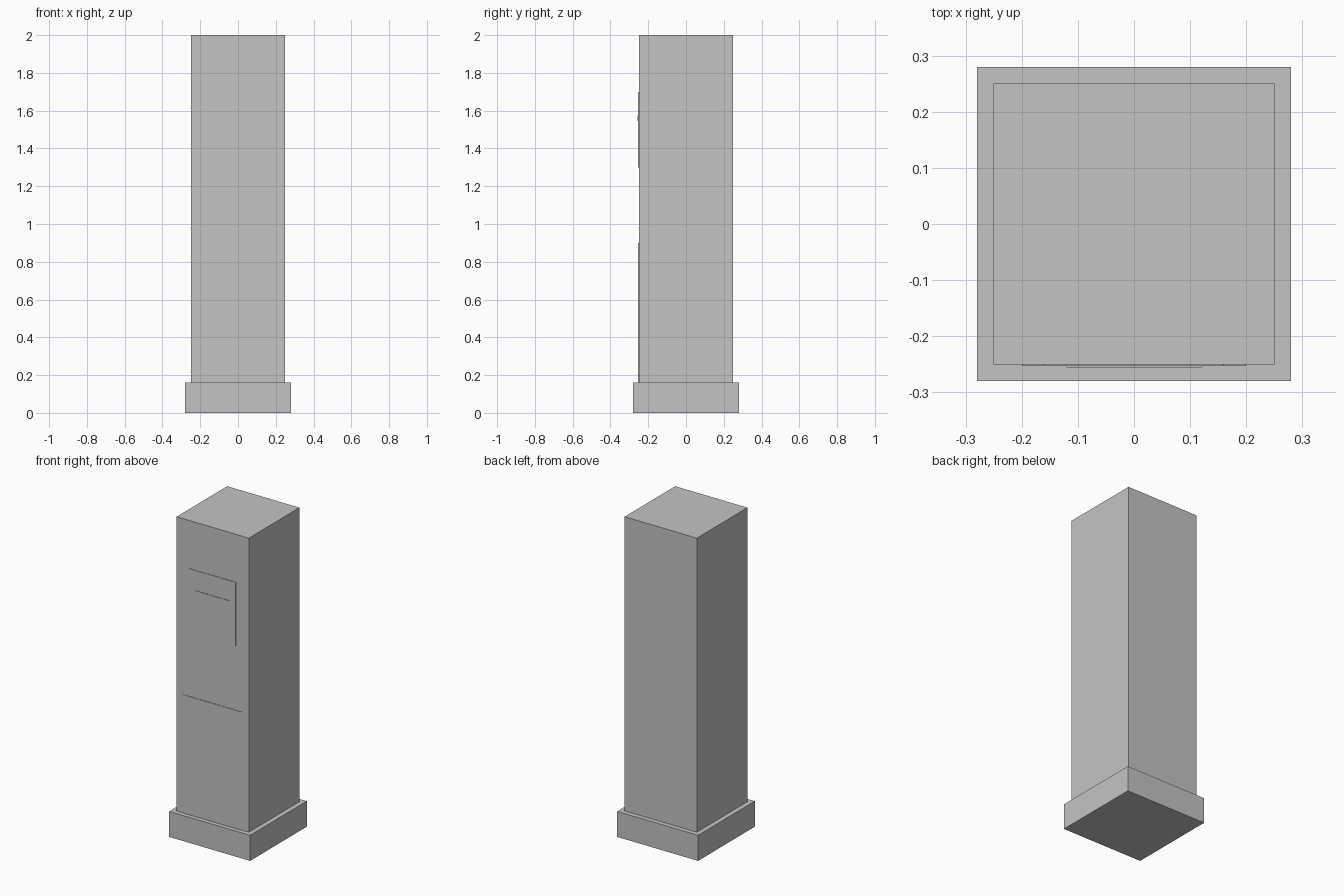
import bpy
import bmesh

if "Cube" in bpy.data.objects:
    bpy.data.objects.remove(bpy.data.objects["Cube"])

grey = bpy.data.materials.new("plain grey")
grey.diffuse_color = (0.55, 0.55, 0.55, 1)
grey.use_nodes = True
grey.node_tree.nodes["Principled BSDF"].inputs["Base Color"].default_value = grey.diffuse_color


def box(name, x, y, z):
    """Box spanning the (low, high) ranges given for each axis."""
    bm = bmesh.new()
    bmesh.ops.create_cube(bm, size=1)
    for v in bm.verts:
        v.co = [r[0] if c < 0 else r[1] for c, r in zip(v.co, (x, y, z))]
    mesh = bpy.data.meshes.new(name)
    bm.to_mesh(mesh)
    bm.free()
    mesh.materials.append(grey)
    obj = bpy.data.objects.new(name, mesh)
    bpy.context.collection.objects.link(obj)
    return obj


# Plinth and tall square cabinet
box("plinth", (-0.28, 0.28), (-0.28, 0.28), (0, 0.16))
box("cabinet", (-0.25, 0.25), (-0.25, 0.25), (0.16, 2.0))

# Thin plates on the front: half width, front y, bottom, top
plates = {
    "lower_door": (0.20, -0.253, 0.16, 0.90),
    "upper_panel": (0.16, -0.253, 1.30, 1.70),
    "slot": (0.12, -0.256, 1.545, 1.575),
}
for name, (half, front, bottom, top) in plates.items():
    box(name, (-half, half), (front, -0.25), (bottom, top))
